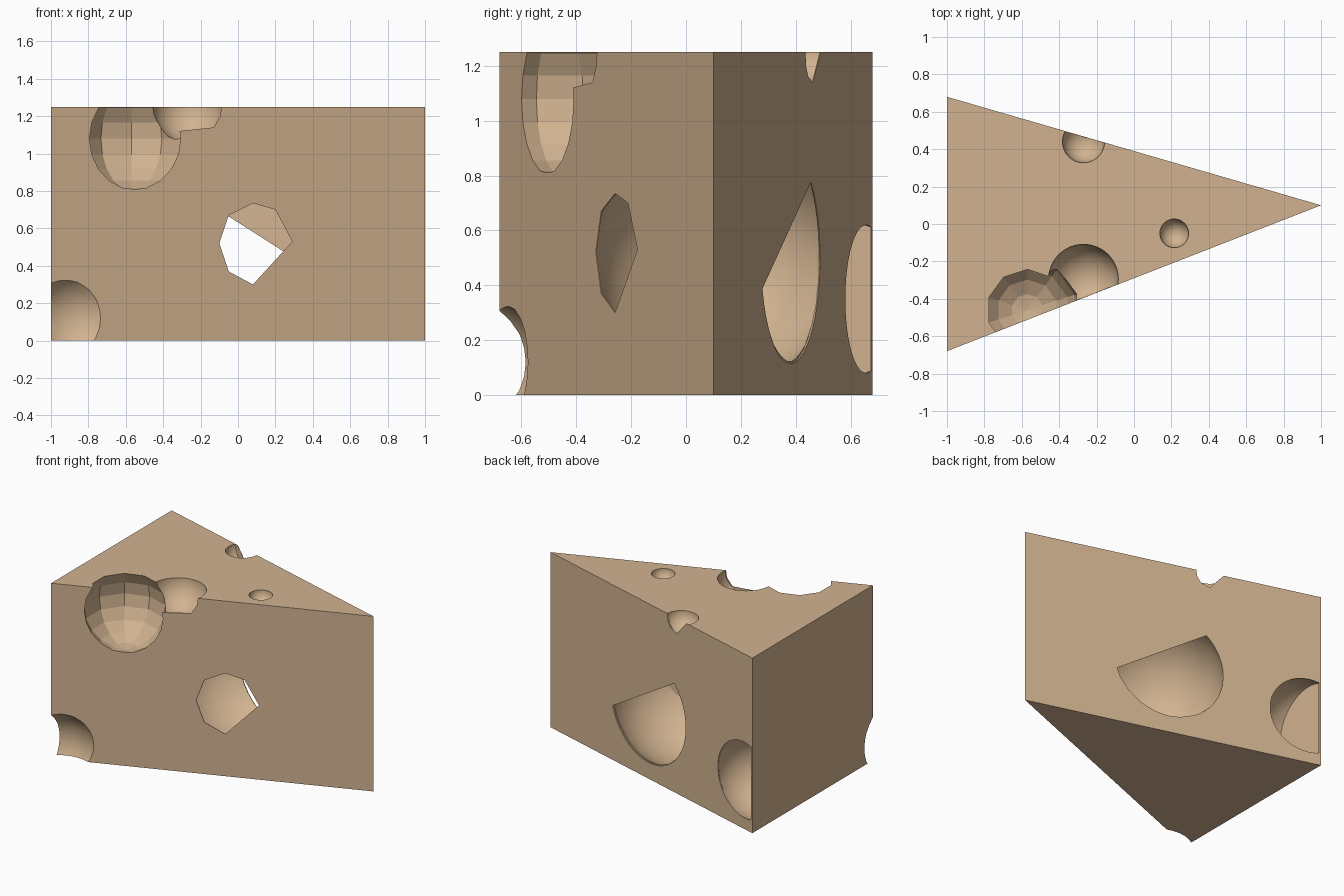
import bpy, bmesh, math

if "Cube" in bpy.data.objects:
    bpy.data.objects.remove(bpy.data.objects["Cube"])

H = 1.25
FRONT = lambda x: -0.68 + 0.39 * (x + 1)     # y of the front wall
BACK = lambda x: 0.68 - 0.29 * (x + 1)       # y of the back wall


def to_object(name, bm):
    bmesh.ops.recalc_face_normals(bm, faces=bm.faces)
    me = bpy.data.meshes.new(name)
    bm.to_mesh(me)
    bm.free()
    ob = bpy.data.objects.new(name, me)
    bpy.context.collection.objects.link(ob)
    return ob


def loft(name, lower, upper):
    bm = bmesh.new()
    a = [bm.verts.new(p) for p in lower]
    b = [bm.verts.new(p) for p in upper]
    bm.faces.new(a)
    bm.faces.new(b)
    for i in range(len(a)):
        j = (i + 1) % len(a)
        bm.faces.new((a[i], a[j], b[j], b[i]))
    return to_object(name, bm)


def wedge(name, inset, z0, z1):
    x0, x1 = -1 + inset, 1 - 3 * inset
    tri = [(x0, FRONT(x0) + inset), (x1, 0.1), (x0, BACK(x0) - inset)]
    return loft(name, [(x, y, z0) for x, y in tri], [(x, y, z1) for x, y in tri])


def ball(name, centre, r, segs=32, rings=16, smooth=True):
    bm = bmesh.new()
    bmesh.ops.create_uvsphere(bm, u_segments=segs, v_segments=rings, radius=r)
    for f in bm.faces:
        f.smooth = smooth
    bmesh.ops.translate(bm, verts=bm.verts, vec=centre)
    return to_object(name, bm)


def opening(name, wall, pts, t=0.006):
    return loft(name, [(x, wall(x) - t, z) for x, z in pts],
                [(x, wall(x) + t, z) for x, z in pts])


def boolean(ob, cutter, op):
    m = ob.modifiers.new("cut", 'BOOLEAN')
    m.operation, m.object, m.solver = op, cutter, 'EXACT'
    bpy.context.view_layer.update()
    me = bpy.data.meshes.new_from_object(ob.evaluated_get(bpy.context.evaluated_depsgraph_get()))
    ob.modifiers.clear()
    ob.data = me


def arc(cx, cz, rx, rz, a0, a1, n=26):
    return [(cx + rx * math.cos(math.radians(a0 + (a1 - a0) * i / n)),
             cz + rz * math.sin(math.radians(a0 + (a1 - a0) * i / n))) for i in range(n + 1)]


cheese = wedge("cheese_wedge", 0, 0, H)
helpers = []

# Open bubbles: faceted front one, small top one, front bottom corner
for c, r, seg, ring, smooth in [((-0.57, -0.46, 1.08), 0.277, 10, 10, False),
                                ((0.215, -0.05, H - 0.003), 0.077, 32, 16, True),
                                ((-0.86, -0.813, 0.12), 0.269, 32, 16, True)]:
    b = ball("bubble_cutter", c, r, seg, ring, smooth)
    boolean(cheese, b, 'DIFFERENCE')
    helpers.append(b)

# Bubbles partly covered by a thin rind, with shaped wall openings
inner = wedge("inner_limit", 0.003, -1, 3)
helpers.append(inner)
side_hole = [(max(x, -0.996), z) for x, z in arc(-0.92, 0.35, 0.262, 0.27, -105, 105)]
covered = [
    ((-0.05, 0.13, 0.51), 0.465, [
        (FRONT, [(-0.05, 0.67), (0.08, 0.735), (0.2, 0.7), (0.29, 0.53),
                 (0.08, 0.3), (-0.05, 0.37), (-0.1, 0.52)]),
        (BACK, arc(0.03, 0.5, 0.37, 0.385, 134, 343))]),
    ((-0.27, -0.295, H - 0.002), 0.187, [
        (FRONT, [(-0.39, 1.3), (-0.35, 1.15), (-0.32, 1.12), (-0.13, 1.14),
                 (-0.095, 1.2), (-0.083, 1.3)])]),
    ((-0.27, 0.44, H - 0.002), 0.113, [
        (BACK, [(-0.355, 1.262), (-0.25, 1.14), (-0.19, 1.162), (-0.165, 1.2), (-0.156, 1.262)])]),
    ((-0.948, 0.56, 0.35), 0.29, [(BACK, side_hole)]),
]
for c, r, holes in covered:
    b = ball("bubble_cutter", c, r)
    boolean(b, inner, 'INTERSECT')
    boolean(cheese, b, 'DIFFERENCE')
    helpers.append(b)
    for wall, pts in holes:
        o = opening("opening_cutter", wall, pts)
        boolean(cheese, o, 'DIFFERENCE')
        helpers.append(o)
for h in helpers:
    bpy.data.objects.remove(h)

# Crisp rims around the smooth bubbles
bm = bmesh.new()
bm.from_mesh(cheese.data)
for e in bm.edges:
    f = e.link_faces
    e.smooth = len(f) == 2 and f[0].smooth == f[1].smooth and e.calc_face_angle(0) < math.radians(30)
bm.to_mesh(cheese.data)
bm.free()

# Cheese colour
mat = bpy.data.materials.new("cheese")
mat.diffuse_color = (0.64, 0.45, 0.28, 1)
mat.use_nodes = True
mat.node_tree.nodes["Principled BSDF"].inputs["Base Color"].default_value = mat.diffuse_color
cheese.data.materials.clear()
cheese.data.materials.append(mat)
for p in cheese.data.polygons:
    p.material_index = 0
